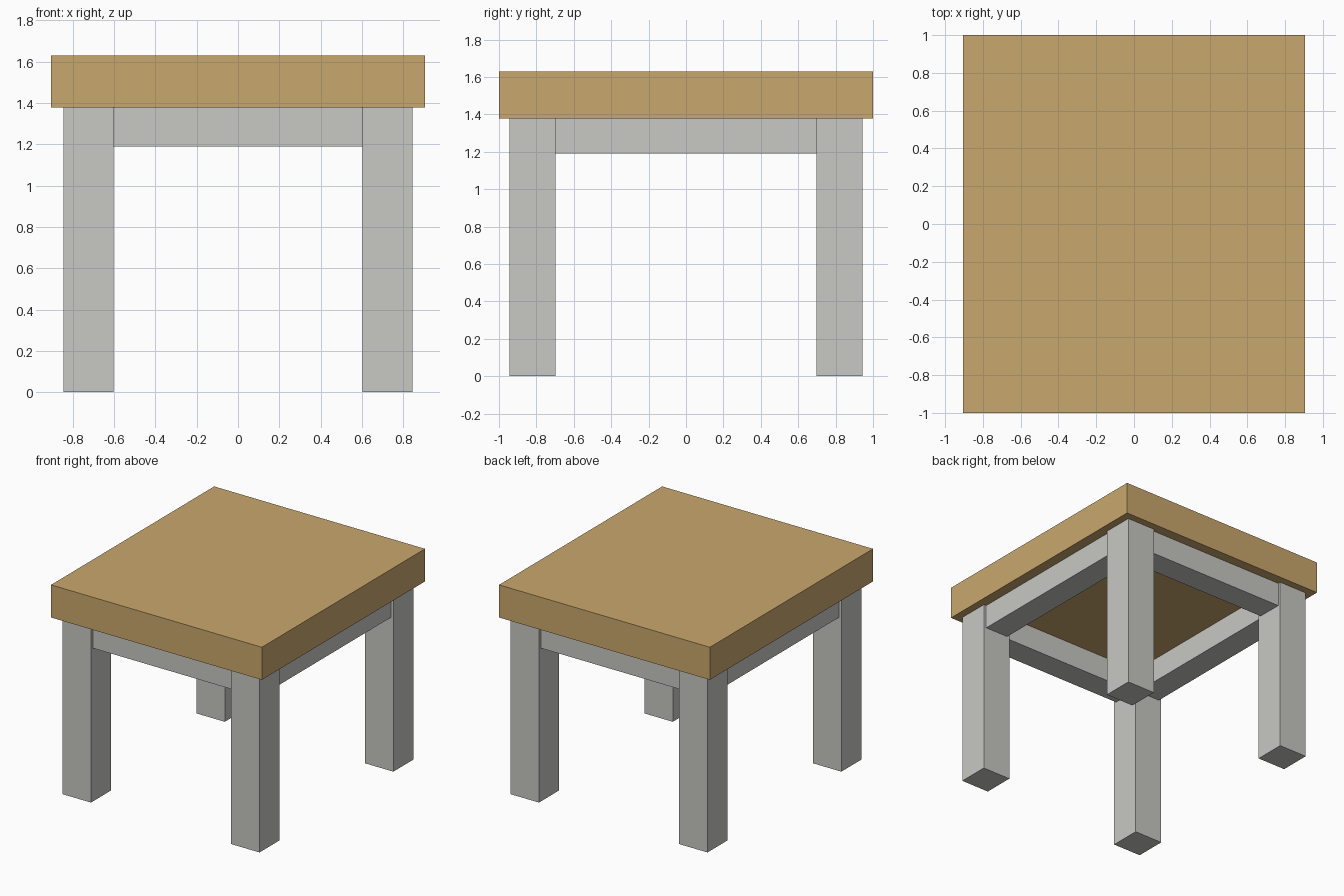
import bpy

if "Cube" in bpy.data.objects:
    bpy.data.objects.remove(bpy.data.objects["Cube"])


def material(name, rgb):
    m = bpy.data.materials.new(name)
    m.diffuse_color = (*rgb, 1)
    m.use_nodes = True
    m.node_tree.nodes["Principled BSDF"].inputs["Base Color"].default_value = m.diffuse_color
    return m


wood = material("tan wood", (0.584, 0.392, 0.153))
paint = material("pale grey paint", (0.578, 0.584, 0.552))


def box(name, lo, hi, mat):
    """Axis-aligned box between two corners."""
    bpy.ops.mesh.primitive_cube_add(size=1, location=[(a + b) / 2 for a, b in zip(lo, hi)])
    ob = bpy.context.object
    ob.name = name
    ob.scale = [b - a for a, b in zip(lo, hi)]
    bpy.ops.object.transform_apply(location=False, rotation=False, scale=True)
    ob.data.materials.append(mat)


TOP_Z, UNDER_Z, APRON_Z = 1.63, 1.377, 1.19
OUT_X, IN_X = 0.845, 0.602      # leg faces along x
OUT_Y, IN_Y = 0.943, 0.698      # leg faces along y
RECESS, THICK = 0.022, 0.2      # apron set-back and thickness

# Table top
box("table_top", (-0.905, -1, UNDER_Z), (0.905, 1, TOP_Z), wood)

# Legs
for sx, side in ((-1, "left"), (1, "right")):
    for sy, end in ((-1, "front"), (1, "back")):
        xs = sorted((sx * IN_X, sx * OUT_X))
        ys = sorted((sy * IN_Y, sy * OUT_Y))
        box(f"{end}_{side}_leg", (xs[0], ys[0], 0), (xs[1], ys[1], UNDER_Z), paint)

# Aprons between the legs
for s, name in ((-1, "front_apron"), (1, "back_apron")):
    ys = sorted((s * (OUT_Y - RECESS), s * (OUT_Y - RECESS - THICK)))
    box(name, (-IN_X, ys[0], APRON_Z), (IN_X, ys[1], UNDER_Z), paint)
for s, name in ((-1, "left_apron"), (1, "right_apron")):
    xs = sorted((s * (OUT_X - RECESS), s * (OUT_X - RECESS - THICK)))
    box(name, (xs[0], -IN_Y, APRON_Z), (xs[1], IN_Y, UNDER_Z), paint)
